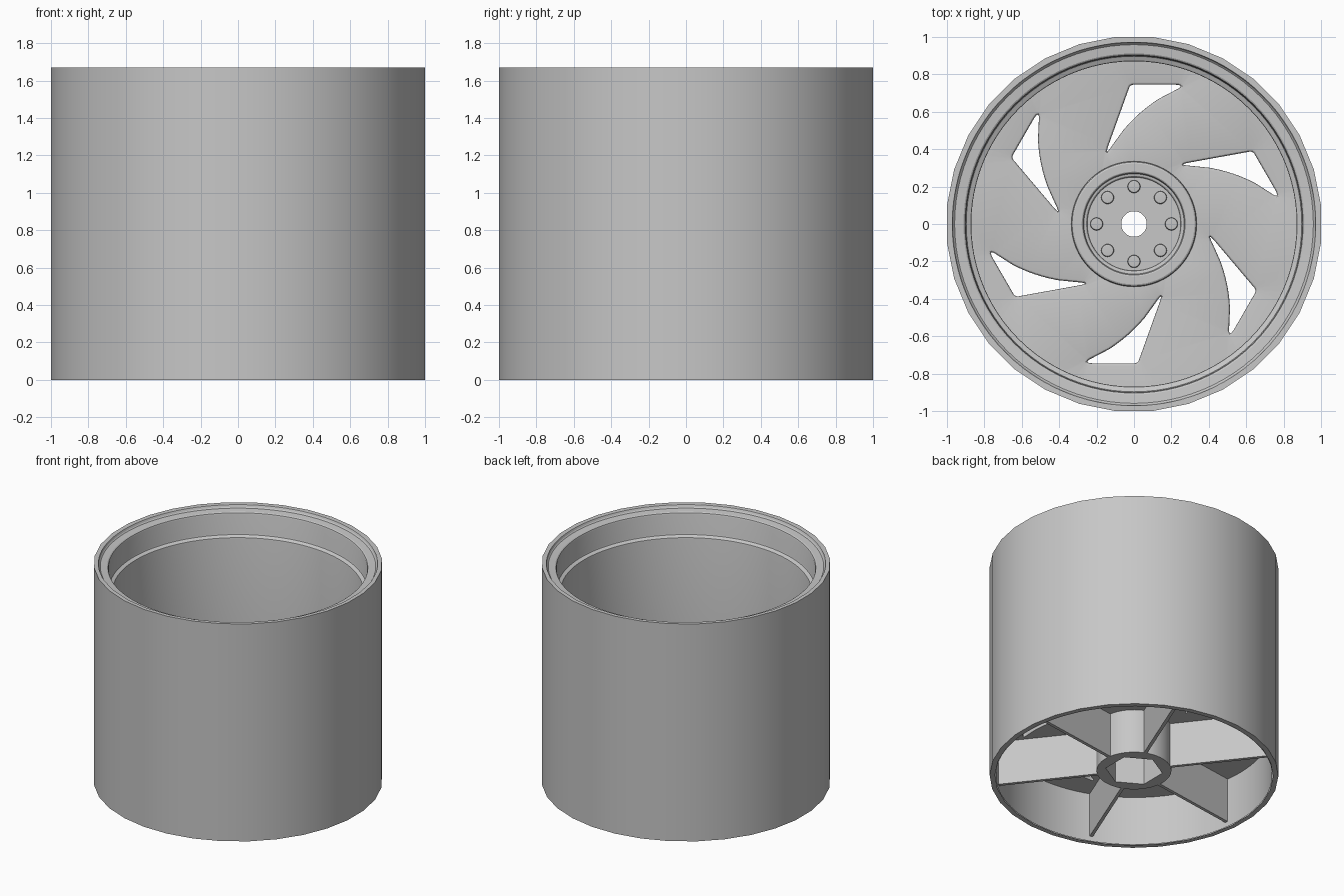
import bpy, bmesh, math
from mathutils import Vector, Matrix

cube = bpy.data.objects.get("Cube")
if cube:
    bpy.data.objects.remove(cube, do_unlink=True)

GREY = (0.57, 0.57, 0.57, 1)
metal = bpy.data.materials.new("grey_metal")
metal.use_nodes = True
metal.diffuse_color = GREY
metal.node_tree.nodes["Principled BSDF"].inputs["Base Color"].default_value = GREY

HEIGHT = 1.67
DISC_LOW, DISC_TOP = 0.38, 0.45
HUB_FLOOR = 0.43
RIB_LOW = 0.04
RIB_TURN = 8


def finish(name, bm):
    """Make an object of a bmesh, coloured and smoothed with sharp edges kept."""
    mesh = bpy.data.meshes.new(name)
    bm.to_mesh(mesh)
    bm.free()
    mesh.materials.append(metal)
    obj = bpy.data.objects.new(name, mesh)
    bpy.context.collection.objects.link(obj)
    bpy.ops.object.select_all(action="DESELECT")
    obj.select_set(True)
    bpy.context.view_layer.objects.active = obj
    bpy.ops.object.shade_smooth_by_angle(angle=math.radians(20))
    return obj


def skin(bm, rings):
    """Join successive closed rings of vertices with quads."""
    for a, b in zip(rings, rings[1:]):
        for j in range(len(a)):
            k = (j + 1) % len(a)
            bm.faces.new((a[j], a[k], b[k], b[j]))


def polygon(radius, sides, turn=0.0):
    return [Vector((radius * math.cos(turn + math.tau * j / sides),
                    radius * math.sin(turn + math.tau * j / sides)))
            for j in range(sides)]


def lathe(name, profile, sides, turn=0.0):
    """Turn an (r, z) profile about z; upward profiles face outward."""
    bm = bmesh.new()
    skin(bm, [[bm.verts.new((p.x, p.y, z)) for p in polygon(r, sides, turn)]
              for r, z in profile])
    bmesh.ops.remove_doubles(bm, verts=bm.verts, dist=1e-5)
    return finish(name, bm)


def widen(loop, distance):
    """Push a clockwise loop outward."""
    result = []
    for i, p in enumerate(loop):
        along = (loop[(i + 1) % len(loop)] - loop[i - 1]).normalized()
        result.append(p + Vector((-along.y, along.x)) * distance)
    return result


def plate(name, outline, holes, low, high, fillet=0.0):
    """Flat plate with holes whose upper rims may be rounded off."""
    bm = bmesh.new()
    caps = {low: [], high: []}
    for loop in [outline] + holes:
        levels = [(0, low), (0, high - fillet)]
        if fillet and loop is not outline:
            for t in (math.pi / 6, math.pi / 3, math.pi / 2):
                levels.append((fillet * (1 - math.cos(t)),
                               high - fillet + fillet * math.sin(t)))
        else:
            levels[-1] = (0, high)
        rings = [[bm.verts.new((p.x, p.y, z)) for p in widen(loop, grow)]
                 for grow, z in levels]
        skin(bm, rings)
        for z, ring in ((low, rings[0]), (high, rings[-1])):
            caps[z] += [bm.edges.get((ring[j - 1], ring[j]))
                        for j in range(len(ring))]
    for edges in caps.values():
        bmesh.ops.triangle_fill(bm, use_beauty=True, edges=edges, normal=(0, 0, 1))
    bmesh.ops.recalc_face_normals(bm, faces=bm.faces)
    return finish(name, bm)


def quadratic(a, ctrl, b, steps):
    return [a * (1 - t) ** 2 + ctrl * 2 * t * (1 - t) + b * t * t
            for t in (i / steps for i in range(steps + 1))]


def window_outline():
    """Three-cornered opening with one curved side and rounded corners."""
    a, b, c = Vector((-0.02, 0.745)), Vector((0.285, 0.745)), Vector((-0.16, 0.355))
    side = quadratic(b, Vector((0.005, 0.64)), c, 14)[3:-3]

    def corner(before, p, after, cut):
        start = p + (before - p).normalized() * cut
        end = p + (after - p).normalized() * cut
        return quadratic(start, p, end, 10)

    return (corner(c, a, b, 0.02) + corner(a, b, side[0], 0.075)
            + side[1:-1] + corner(side[-1], c, a, 0.075))


# Barrel: faceted outer sleeve, stepped lip and inner walls
SIDES = 32
rim = 1 / math.cos(math.pi / SIDES)
lathe("outer_barrel", [(0.968, 0), (rim, 0), (rim, HEIGHT), (0.976, HEIGHT)],
      SIDES, math.pi / SIDES)
lathe("inner_barrel", [(0.98, 1.669), (0.972, 1.666), (0.966, 1.652), (0.959, 1.645),
                       (0.912, 1.64), (0.904, 1.635), (0.9, 1.624), (0.9, 1.48),
                       (0.897, 1.471), (0.89, 1.467), (0.879, 1.463),
                       (0.872, 1.459), (0.87, 1.45), (0.87, DISC_TOP - 0.01)], 96)
lathe("lower_inner_wall", [(0.962, DISC_LOW + 0.02), (0.962, 0.001)], 96)

# Wheel disc with six curved windows
window = window_outline()
windows = []
for i in range(6):
    turn = Matrix.Rotation(i * math.tau / 6, 2)
    windows.append([turn @ p for p in window])
plate("wheel_disc", polygon(0.98, 96), [polygon(0.25, 64)[::-1]] + windows,
      DISC_LOW, DISC_TOP, 0.015)

# Raised hub ring with a recessed bolt face and centre bore
lathe("hub_face", [(0.336, DISC_TOP - 0.01), (0.335, 0.463), (0.331, 0.471),
                   (0.323, 0.475), (0.28, 0.475), (0.273, 0.471), (0.27, 0.463),
                   (0.265, HUB_FLOOR), (0.068, HUB_FLOOR), (0.068, DISC_LOW - 0.01),
                   (0.255, DISC_LOW - 0.01)], 64)

# Hub sleeve with a six-sided socket underneath
plate("hub_sleeve", polygon(0.26, 64), [polygon(0.2, 6, math.radians(30))],
      RIB_LOW, DISC_LOW + 0.01)

# Ring of bolts
bolt = lathe("bolt_1", [(0.034, HUB_FLOOR - 0.01), (0.034, 0.455), (0.032, 0.461),
                        (0.028, 0.464), (0, 0.466)], 32)
for i in range(8):
    if i:
        bolt = bolt.copy()
        bolt.name = f"bolt_{i + 1}"
        bpy.context.collection.objects.link(bolt)
    angle = i * math.tau / 8
    bolt.location = (0.2 * math.cos(angle), 0.2 * math.sin(angle), 0)

# Radial ribs under the disc
for i in range(6):
    bm = bmesh.new()
    bmesh.ops.create_cube(bm, size=1)
    high = DISC_LOW + 0.01
    bmesh.ops.scale(bm, verts=bm.verts, vec=(0.72, 0.024, high - RIB_LOW))
    bmesh.ops.translate(bm, verts=bm.verts, vec=(0.605, 0, (RIB_LOW + high) / 2))
    bmesh.ops.rotate(bm, verts=bm.verts,
                     matrix=Matrix.Rotation(math.radians(60 * i + RIB_TURN), 3, "Z"))
    finish(f"rib_{i + 1}", bm)
